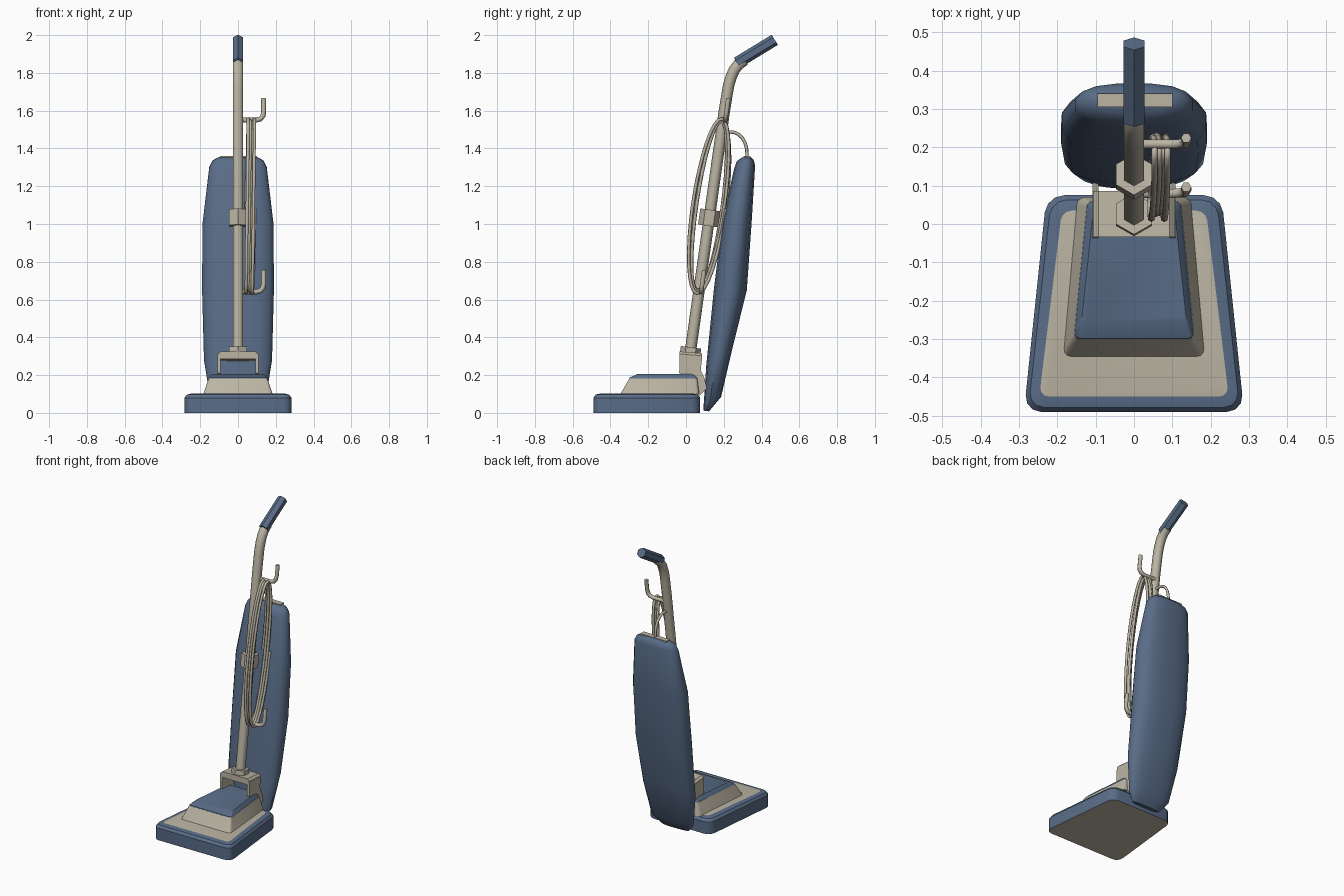
import bpy, bmesh, math
from mathutils import Vector

if "Cube" in bpy.data.objects:
    bpy.data.objects.remove(bpy.data.objects["Cube"])


def material(name, rgb):
    m = bpy.data.materials.new(name)
    m.diffuse_color = (*rgb, 1)
    m.use_nodes = True
    m.node_tree.nodes["Principled BSDF"].inputs["Base Color"].default_value = m.diffuse_color
    return m


BLUE = material("slate blue", (0.10, 0.152, 0.245))
BEIGE = material("warm beige", (0.50, 0.46, 0.37))


def finish(name, bm, mats, angle=35):
    bmesh.ops.recalc_face_normals(bm, faces=bm.faces)
    me = bpy.data.meshes.new(name)
    bm.to_mesh(me)
    bm.free()
    for m in mats:
        me.materials.append(m)
    ob = bpy.data.objects.new(name, me)
    bpy.context.collection.objects.link(ob)
    bpy.context.view_layer.objects.active = ob
    ob.select_set(True)
    bpy.ops.object.shade_smooth_by_angle(angle=math.radians(angle))
    ob.select_set(False)
    return ob


def loft(name, loops, mats, cap_mats=(0, 0), angle=35):
    """Skin a stack of equal-length loops and close both ends."""
    bm = bmesh.new()
    rings = [[bm.verts.new(p) for p in lp] for lp in loops]
    n = len(rings[0])
    for a, b in zip(rings, rings[1:]):
        for i in range(n):
            j = (i + 1) % n
            bm.faces.new((a[i], a[j], b[j], b[i]))
    for ring, mi in zip((rings[0], rings[-1]), cap_mats):
        bm.faces.new(ring).material_index = mi
    return finish(name, bm, mats, angle)


def tube(name, pts, r, mat, sides=6, angle=65, ref=(1, 0, 0)):
    """Sweep a polygon along a path; corners lie away from the ref direction."""
    pts = [Vector(p) for p in pts]
    loops = []
    for i, p in enumerate(pts):
        t = (pts[min(i + 1, len(pts) - 1)] - pts[max(i - 1, 0)]).normalized()
        u = t.cross(Vector(ref)).normalized()
        v = t.cross(u)
        loops.append([p + r * (math.cos(a) * u + math.sin(a) * v)
                      for a in (2 * math.pi * k / sides for k in range(sides))])
    return loft(name, loops, [mat], angle=angle)


def trapezoid(z, yf, yb, hf, hb, r, inset=0):
    """Rounded trapezoid outline, wide at the front."""
    yf, yb, hf, hb = yf + inset, yb - inset, hf - inset, hb - inset
    s = (hf - hb) / (yb - yf)
    half = []
    for k in range(4):      # front corner
        a = math.pi / 2 * k / 3
        y = yf + r * (1 - math.cos(a))
        half.append((hf - s * (y - yf) - r * (1 - math.sin(a)), y))
    for k in range(4):      # back corner
        a = math.pi / 2 * k / 3
        y = yb - r * (1 - math.sin(a))
        half.append((hf - s * (y - yf) - r * (1 - math.cos(a)), y))
    return [(x, y, z) for x, y in half] + [(-x, y, z) for x, y in reversed(half)]


# floor head: blue bumper with beige deck and underside
base = (-0.49, 0.075, 0.287, 0.228)
loft("floor_head", [trapezoid(0, *base, 0.045), trapezoid(0.08, *base, 0.045),
                    trapezoid(0.097, *base, 0.04, 0.012),
                    trapezoid(0.103, *base, 0.025, 0.04)],
     [BLUE, BEIGE], (1, 1))

# motor hood and its blue lid
loft("motor_hood", [trapezoid(0.10, -0.347, 0.07, 0.185, 0.148, 0.02),
                    trapezoid(0.182, -0.30, 0.06, 0.157, 0.122, 0.015)], [BEIGE])
loft("hood_lid", [trapezoid(0.18, -0.30, 0.06, 0.157, 0.122, 0.015),
                  trapezoid(0.187, -0.298, 0.059, 0.155, 0.12, 0.015),
                  trapezoid(0.206, -0.255, 0.045, 0.137, 0.105, 0.015)], [BLUE])

# pivot yoke: two side arms and a top bridge
arm = [(-0.033, 0.31), (-0.036, 0.21), (0.03, 0.19), (0.047, 0.165), (0.057, 0.105),
       (0.07, 0.088), (0.11, 0.13), (0.098, 0.185), (0.078, 0.225), (0.085, 0.30)]
for side, s in (("left", -1), ("right", 1)):
    loft("yoke_arm_" + side, [[(s * x, y, z) for y, z in arm] for x in (0.092, 0.108)], [BEIGE])
bridge = [(-0.108, 0.285), (0.108, 0.285), (0.106, 0.312), (0.092, 0.325),
          (-0.092, 0.325), (-0.106, 0.312)]
loft("yoke_bridge", [[(x, y, z - 0.08 * (y + 0.034)) for x, z in bridge]
                     for y in (-0.034, 0.086)], [BEIGE])


def pole(z, x=0.0, off=0.0):
    """Point on the leaning handle axis."""
    return Vector((x, 0.034 + 0.141 * (z - 0.4) + off, z))


# handle tube with bent top, grip and collars
bend = [(0, 0.218, 1.69), (0, 0.226, 1.735), (0, 0.238, 1.775), (0, 0.255, 1.815),
        (0, 0.278, 1.845), (0, 0.31, 1.868)]
tube("handle_tube", [pole(0.29), pole(1.0), pole(1.6)] + bend, 0.03, BEIGE)
tube("hand_grip", [(0, 0.27, 1.853), (0, 0.47, 1.975)], 0.0315, BLUE, angle=35)
tube("lower_collar", [pole(0.30), pole(0.347)], 0.054, BEIGE, angle=35)
tube("middle_clamp", [pole(0.99), pole(1.075)], 0.054, BEIGE, angle=35)

# cord hooks
for name, z in (("lower_cord_hook", 0.64), ("upper_cord_hook", 1.55)):
    tube(name, [pole(z, 0.01, 0.012), pole(z, 0.095, 0.012), pole(z + 0.006, 0.118, 0.012),
                pole(z + 0.022, 0.132, 0.012), pole(z + 0.045, 0.136, 0.012),
                pole(z + 0.115, 0.136, 0.012)], 0.0135, BEIGE, ref=(0, 1, 0))

# wound power cord: a flat helix of four turns
cord = []
turns, steps = 4, 32
for i in range(turns * steps + 1):
    t = i / steps
    a = 2 * math.pi * t
    w = 0.079 + 0.012 * math.sin(2.1 * t)
    h = 0.455 + 0.008 * math.cos(1.7 * t)
    x = 0.043 + 0.045 * t / turns + 0.008 * math.sin(a)
    cord.append(pole(1.095 + h * math.sin(a) - 0.141 * w * math.cos(a), x, w * math.cos(a) - 0.008))
tube("power_cord", cord, 0.009, BEIGE, sides=6)

# dust bag: z at front and back edges, front y, back y, half width
sections = [(0.012, 0.008, 0.093, 0.122, 0.10), (0.05, 0.085, 0.094, 0.186, 0.145),
            (0.25, 0.33, 0.107, 0.243, 0.18), (0.65, 0.65, 0.147, 0.322, 0.19),
            (1.0, 1.0, 0.19, 0.347, 0.188), (1.29, 1.31, 0.254, 0.366, 0.152),
            (1.33, 1.34, 0.268, 0.358, 0.135), (1.352, 1.357, 0.295, 0.34, 0.10)]
loops = []
for zf, zb, yf, yb, hw in sections:
    loop = []
    for k in range(16):
        a = 2 * math.pi * (k + 0.5) / 16
        c, s = math.cos(a), math.sin(a)
        x = hw * math.copysign(abs(c) ** 0.75, c) * 1.015
        f = 0.5 + 0.5 * math.copysign(min(1, abs(s) ** 0.8 * 1.02), s)
        loop.append((x, yf + (yb - yf) * f, zf + (zb - zf) * f))
    loops.append(loop)
loft("dust_bag", loops, [BLUE], angle=40)

# bag clip on top and the curved hanger to the handle
clip = [(-0.095, 0.305), (0.1, 0.305), (0.1, 0.34), (-0.095, 0.34)]
loft("bag_clip", [[(x, y, z) for x, y in clip] for z in (1.35, 1.36)], [BEIGE])
hanger = [(0, 0.19, 1.485), (0, 0.225, 1.487)]
for k in range(7):
    a = math.pi / 2 * (1 - k / 6)
    hanger.append((0, 0.24 + 0.083 * math.cos(a), 1.375 + 0.112 * math.sin(a)))
hanger.append((0, 0.323, 1.35))
tube("bag_hanger", hanger, 0.009, BEIGE)
